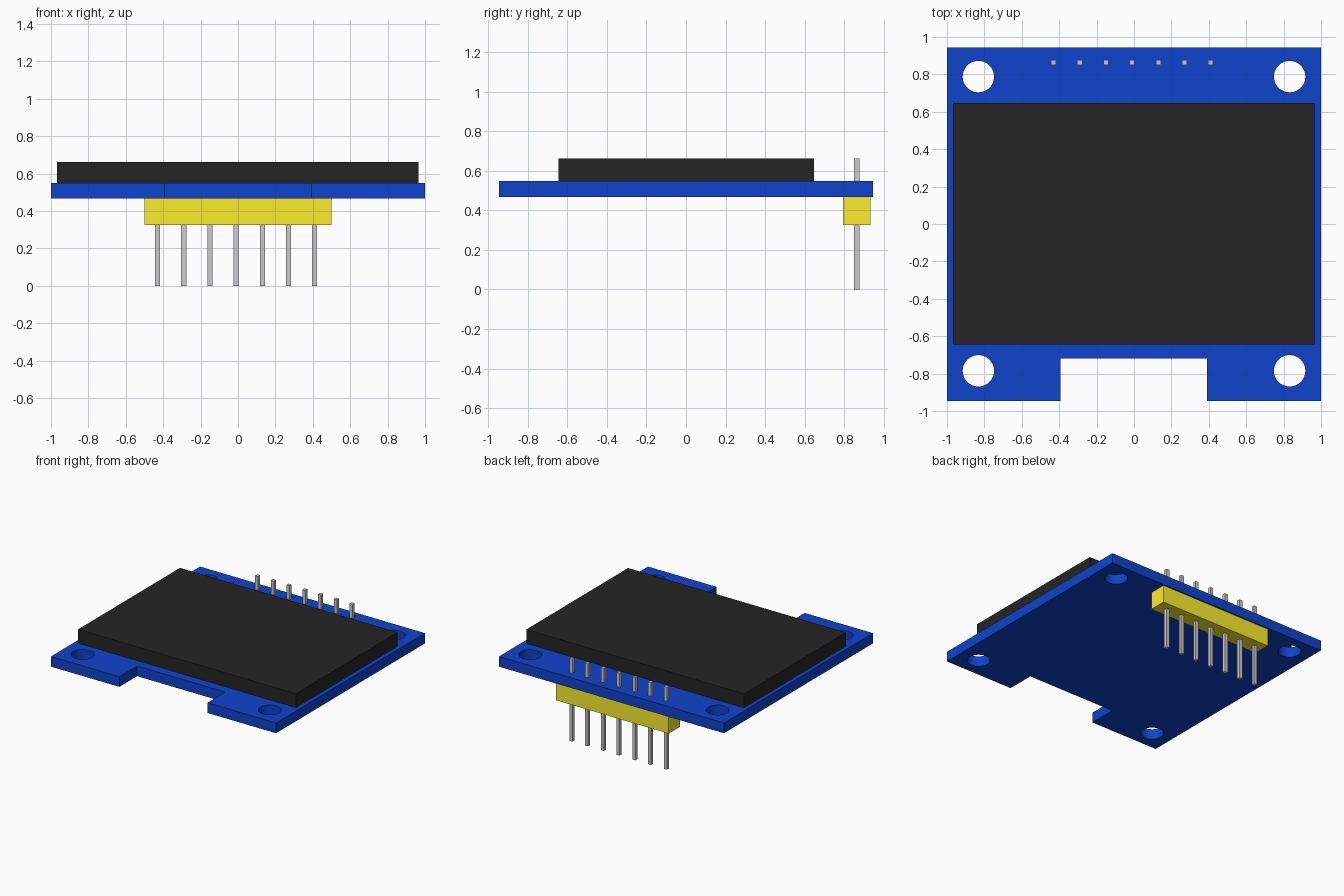
import bpy
from math import cos, sin, pi

if "Cube" in bpy.data.objects:
    bpy.data.objects.remove(bpy.data.objects["Cube"])


def paint(obj, name, rgb):
    mat = bpy.data.materials.get(name) or bpy.data.materials.new(name)
    mat.diffuse_color = (*rgb, 1)
    mat.use_nodes = True
    mat.node_tree.nodes["Principled BSDF"].inputs["Base Color"].default_value = mat.diffuse_color
    obj.data.materials.append(mat)


def box(name, x0, x1, y0, y1, z0, z1):
    bpy.ops.mesh.primitive_cube_add(
        size=1, location=((x0 + x1) / 2, (y0 + y1) / 2, (z0 + z1) / 2))
    obj = bpy.context.object
    obj.name = name
    obj.scale = (x1 - x0, y1 - y0, z1 - z0)
    bpy.ops.object.transform_apply(location=False, rotation=False, scale=True)
    return obj


def circle(cx, cy, r, n=48):
    return [(cx + r * cos(2 * pi * i / n), cy + r * sin(2 * pi * i / n)) for i in range(n)]


# Circuit board: notched outline with four mounting holes, extruded
outline = [(-1, -0.945), (-0.393, -0.945), (-0.393, -0.72), (0.39, -0.72),
           (0.39, -0.945), (1, -0.945), (1, 0.945), (-1, 0.945)]
loops = [outline] + [circle(x, y, 0.084) for x in (-0.832, 0.832) for y in (-0.785, 0.788)]
curve = bpy.data.curves.new("circuit_board", "CURVE")
curve.dimensions = "2D"
curve.fill_mode = "BOTH"
curve.extrude = 0.041
for loop in loops:
    spline = curve.splines.new("POLY")
    spline.points.add(len(loop) - 1)
    for point, (x, y) in zip(spline.points, loop):
        point.co = (x, y, 0, 1)
    spline.use_cyclic_u = True
board = bpy.data.objects.new("circuit_board", curve)
board.location.z = 0.508
bpy.context.collection.objects.link(board)
bpy.context.view_layer.objects.active = board
board.select_set(True)
bpy.ops.object.convert(target="MESH")
board = bpy.context.object
bpy.ops.object.shade_smooth_by_angle()
paint(board, "board_blue", (0.005, 0.056, 0.61))

# Display panel
screen = box("display_panel", -0.968, 0.966, -0.645, 0.647, 0.549, 0.661)
paint(screen, "display_black", (0.018, 0.018, 0.018))

# Pin header housing under the board
header = box("header_housing", -0.5, 0.5, 0.793, 0.933, 0.326, 0.467)
paint(header, "header_yellow", (0.96, 0.84, 0.026))

# Seven square pins passing through housing and board
for i in range(7):
    x, y, h = -0.430 + 0.14 * i, 0.863, 0.0135
    pin = box(f"header_pin_{i + 1}", x - h, x + h, y - h, y + h, 0, 0.662)
    paint(pin, "pin_metal", (0.7, 0.7, 0.7))
